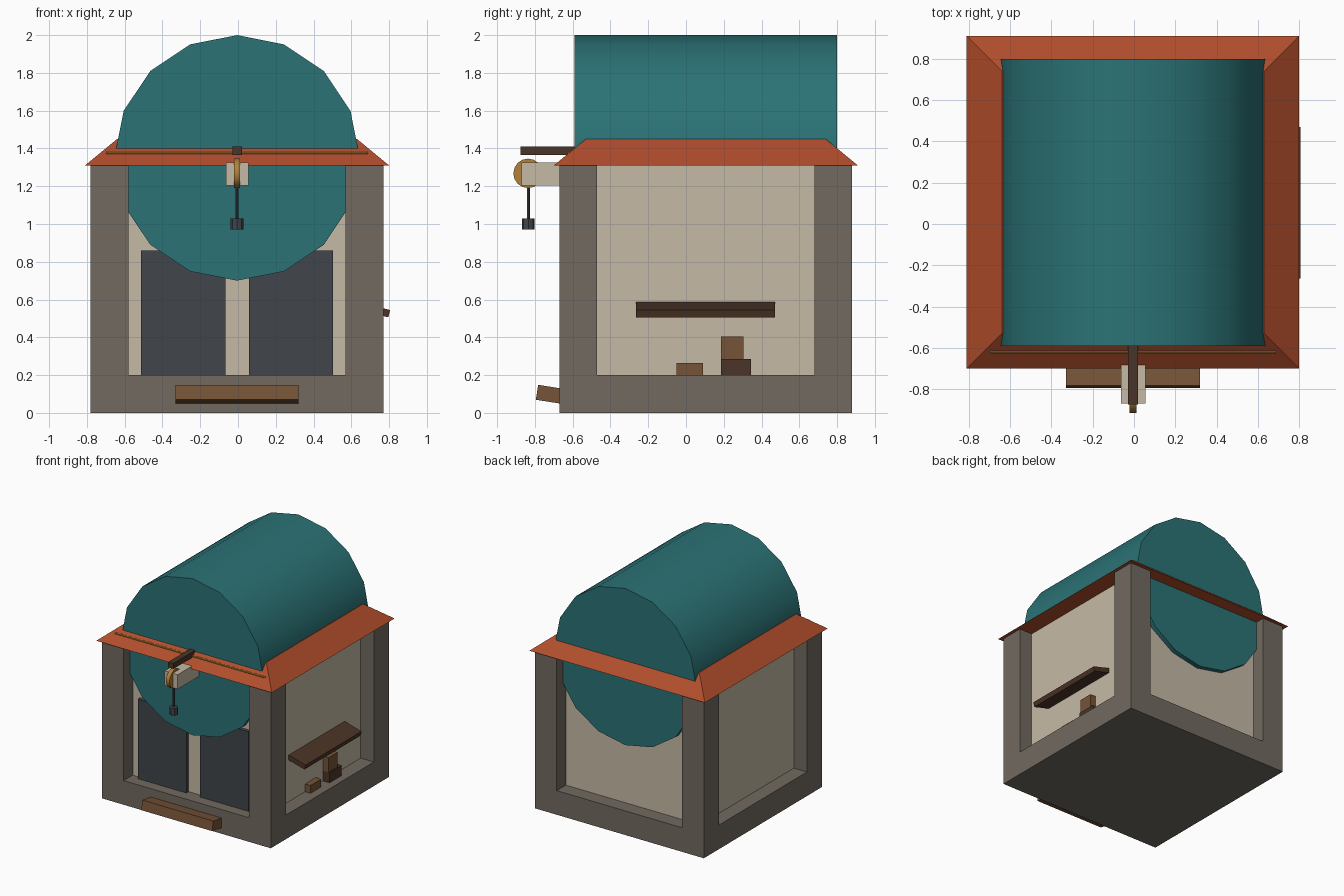
import bpy, bmesh, math
from mathutils import Matrix

if "Cube" in bpy.data.objects:
    bpy.data.objects.remove(bpy.data.objects["Cube"])

CX, CY = -0.005, 0.105      # centre of the hut body
HALF = 0.775                # half width of the body


def mat(name, rgb):
    m = bpy.data.materials.new(name)
    m.diffuse_color = (*rgb, 1)
    m.use_nodes = True
    m.node_tree.nodes["Principled BSDF"].inputs["Base Color"].default_value = m.diffuse_color
    return m


STONE = mat("stone", (0.165, 0.143, 0.118))
PLASTER = mat("plaster", (0.56, 0.49, 0.38))
TEAL = mat("teal", (0.024, 0.17, 0.18))
RED = mat("red", (0.44, 0.075, 0.025))
SLATE = mat("slate", (0.052, 0.06, 0.068))
WOOD = mat("wood", (0.18, 0.087, 0.038))
DARK = mat("dark_wood", (0.07, 0.034, 0.02))
GOLD = mat("gold", (0.45, 0.22, 0.04))


def finish(name, bm, material):
    me = bpy.data.meshes.new(name)
    bm.to_mesh(me)
    bm.free()
    me.materials.append(material)
    ob = bpy.data.objects.new(name, me)
    bpy.context.collection.objects.link(ob)
    return ob


def box(name, x, y, z, material, rot=(0, 0, 0)):
    """Box from (min, max) ranges, turned about its own centre."""
    bm = bmesh.new()
    size = [r[1] - r[0] for r in (x, y, z)]
    bmesh.ops.create_cube(bm, size=1, matrix=Matrix.Diagonal((*size, 1)))
    ob = finish(name, bm, material)
    ob.location = [(r[0] + r[1]) / 2 for r in (x, y, z)]
    ob.rotation_euler = rot
    return ob


def cylinder(name, loc, r, length, sides, material, axis='Z', spin=0.0):
    bm = bmesh.new()
    turn = {'Z': Matrix(), 'X': Matrix.Rotation(math.pi / 2, 4, 'Y'),
            'Y': Matrix.Rotation(math.pi / 2, 4, 'X')}[axis]
    bmesh.ops.create_cone(bm, cap_ends=True, segments=sides, radius1=r, radius2=r,
                          depth=length, matrix=turn @ Matrix.Rotation(spin, 4, 'Z'))
    ob = finish(name, bm, material)
    ob.location = loc
    bpy.context.view_layer.objects.active = ob
    ob.select_set(True)
    bpy.ops.object.shade_smooth_by_angle(angle=math.radians(30))
    ob.select_set(False)
    return ob


# stone base and corner posts
box("base", (CX - HALF, CX + HALF), (CY - HALF, CY + HALF), (0, 0.2), STONE)
for sx, side in ((-1, "left"), (1, "right")):
    for sy, end in ((-1, "front"), (1, "back")):
        px, py = CX + sx * (HALF - 0.1), CY + sy * (HALF - 0.1)
        box(f"post_{end}_{side}", (px - 0.1, px + 0.1), (py - 0.1, py + 0.1),
            (0.2, 1.31), STONE)

# recessed plaster walls
W = HALF - 0.12
box("walls", (CX - W, CX + W), (CY - W, CY + W), (0.2, 1.31), PLASTER)

# sloped roof skirt
bm = bmesh.new()
bmesh.ops.create_cone(bm, cap_ends=True, segments=4, radius1=0.805 * math.sqrt(2),
                      radius2=0.635 * math.sqrt(2), depth=0.14,
                      matrix=Matrix.Rotation(math.pi / 4, 4, 'Z'))
finish("roof_skirt", bm, RED).location = (CX, CY, 1.38)

# barrel lying through the roof
cylinder("barrel", (CX, CY, 1.35), 0.65, 1.39, 16, TEAL, 'Y')

# front doors
for i, side in ((-1, "left"), (1, "right")):
    c = CX + i * 0.285
    box(f"door_{side}", (c - 0.223, c + 0.223), (-0.58, -0.54), (0.2, 0.86), SLATE)

# tilted front step
box("step", (-0.33, 0.32), (-0.79, -0.61), (0.055, 0.135), WOOD,
    (math.radians(-9), 0, 0))

# tilted side shelf and crates below it
box("shelf", (0.588, 0.804), (-0.265, 0.47), (0.533, 0.573), DARK,
    (0, math.radians(15), 0))
box("crate_small", (0.62, 0.70), (-0.05, 0.09), (0.2, 0.265), WOOD)
box("crate_lower", (0.62, 0.71), (0.185, 0.345), (0.2, 0.285), DARK)
box("crate_upper", (0.62, 0.70), (0.185, 0.305), (0.285, 0.405), WOOD)

# hoist: bracket, arm, pulley, rope and weight
box("hoist_bracket", (-0.063, 0.056), (-0.87, -0.56), (1.205, 1.325), PLASTER)
box("hoist_arm", (-0.028, 0.02), (-0.875, -0.56), (1.365, 1.41), DARK)
cylinder("pulley", (CX, -0.836, 1.268), 0.078, 0.032, 16, GOLD, 'X')
cylinder("rope", (CX, -0.835, 1.13), 0.008, 0.24, 8, SLATE)
cylinder("weight", (CX, -0.835, 1.0), 0.034, 0.06, 8, SLATE)

# gilt rail along the roof front
cylinder("roof_rail", (CX, -0.62, 1.375), 0.008, 1.385, 8, GOLD, 'X')
